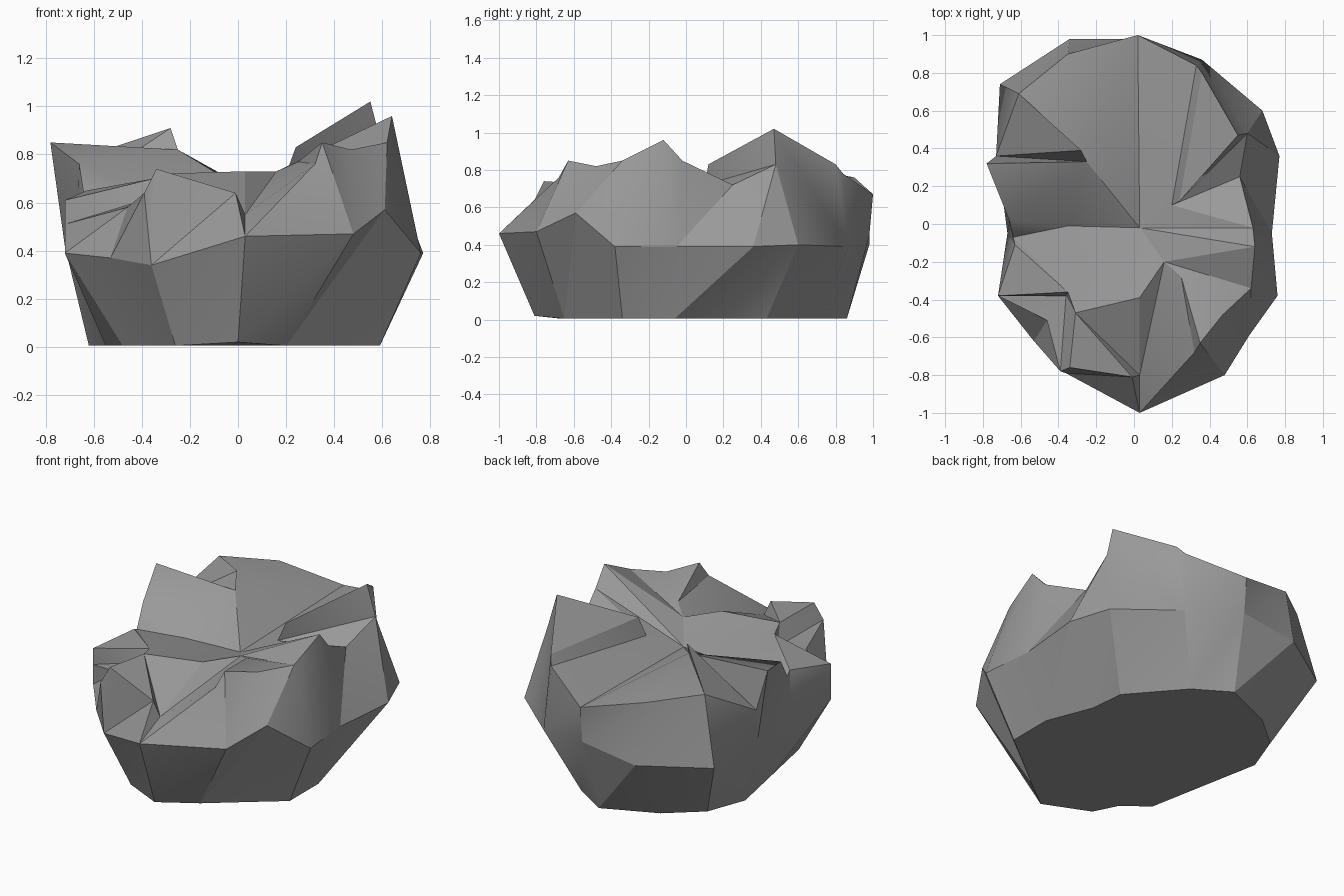
import bpy, bmesh

if "Cube" in bpy.data.objects:
    bpy.data.objects.remove(bpy.data.objects["Cube"])

# footprint of the rock, counter-clockwise from the front
BASE = [(.00, -.81), (.20, -.65), (.40, -.49), (.59, -.34), (.59, -.06), (.48, .22),
        (.46, .43), (.20, .73), (-.01, .86), (-.33, .72), (-.53, .55), (-.62, .31),
        (-.55, -.05), (-.48, -.41), (-.33, -.53), (-.26, -.67)]

# widest ring, one point above each footprint point
BELT = [(.03, -1.0, .46), (.48, -.80, .47), (.61, -.59, .57), (.76, -.38, .39),
        (.73, -.05, .39), (.77, .36, .39), (.68, .60, .40), (.36, .87, .39),
        (.02, .98, .45), (-.34, .98, .40), (-.71, .74, .39), (-.72, .33, .42),
        (-.67, -.05, .42), (-.72, -.38, .39), (-.53, -.62, .37), (-.36, -.79, .34)]

# inner corners where the cracked slabs of the top meet
INNER = {"centre": (.03, -.02, .65), "front": (.03, -.39, .73),
         "right_low": (.16, -.20, .73), "right_high": (.25, -.28, .77),
         "back_low": (.20, .10, .72), "back_high": (.24, .12, .83),
         "west_low": (-.25, .33, .82), "west_high": (-.28, .39, .91),
         "ridge": (-.35, -.01, .63), "left_high": (-.35, -.36, .70),
         "left_low": (-.36, -.38, .62), "slab": (-.31, -.47, .72)}
RAISED = ("back_high", "west_high")

# rim of each slab: inner corner it runs to, then (belt index, x, y, z)
SLABS = [
    ("front", [(0, .03, -.80, .55)]),
    ("right_low", [(1, .32, -.68, .76)]),
    ("right_high", [(1, .35, -.63, .85), (2, .47, -.48, .82), (3, .62, -.34, .85)]),
    ("right_low", [(4, .64, -.12, .96)]),
    ("centre", [(4, .63, -.02, .85)]),
    ("back_low", [(4, .63, -.02, .85), (5, .56, .25, .72), (6, .60, .48, .83),
                  (7, .60, .48, .83)]),
    ("back_high", [(7, .55, .47, 1.02), (7, .36, .80, .83)]),
    ("back_low", [(7, .33, .84, .78)]),
    ("centre", [(8, .02, 1.0, .67)]),
    ("west_low", [(9, -.35, .90, .76), (10, -.61, .69, .80)]),
    ("west_high", [(10, -.61, .69, .80), (11, -.73, .36, .61)]),
    ("west_low", [(11, -.78, .32, .85), (12, -.66, .02, .76)]),
    ("ridge", [(12, -.64, -.07, .63)]),
    ("left_high", [(12, -.63, -.11, .65), (13, -.72, -.38, .61)]),
    ("left_low", [(13, -.72, -.38, .51), (14, -.46, -.51, .58), (15, -.39, -.78, .64)]),
    ("slab", [(15, -.34, -.76, .74), (0, -.01, -.81, .64), (0, .03, -.80, .55)]),
]

bm = bmesh.new()
base = [bm.verts.new((x, y, .02 if i == 0 else .005)) for i, (x, y) in enumerate(BASE)]
belt = [bm.verts.new(p) for p in BELT]
inner = {k: bm.verts.new(p) for k, p in INNER.items()}
rim_cache = {}


def rim_vert(p):
    if p not in rim_cache:
        rim_cache[p] = bm.verts.new(p)
    return rim_cache[p]


def tri(*vs):
    if len(set(vs)) == 3 and not bm.faces.get(vs):
        bm.faces.new(vs)


# underside and lower wall
bm.faces.new(base[::-1])
n = len(base)
for i in range(n):
    j = (i + 1) % n
    tri(base[i], base[j], belt[j])
    tri(base[i], belt[j], belt[i])

# upper wall and slab tops
rim = [(belt[p[0]], rim_vert(p[1:]), inner[k]) for k, pts in SLABS for p in pts]
for a, b in zip(rim, rim[1:] + rim[:1]):
    tri(a[0], b[0], b[1])
    tri(a[0], b[1], a[1])
    tri(a[1], b[1], b[2])
    tri(a[1], b[2], a[2])

# middle of the top; raised slabs end in a cliff instead of reaching it
floor = [inner[k] for k, _ in SLABS if k not in RAISED and k != "left_low"]
for a, b in zip(floor, floor[1:] + floor[:1]):
    tri(a, b, inner["centre"])
tri(inner["left_high"], inner["left_low"], inner["slab"])

bmesh.ops.recalc_face_normals(bm, faces=bm.faces)
mesh = bpy.data.meshes.new("rock")
bm.to_mesh(mesh)
bm.free()
rock = bpy.data.objects.new("rock", mesh)
bpy.context.collection.objects.link(rock)

# dark grey stone
stone = bpy.data.materials.new("stone")
stone.diffuse_color = (.32, .32, .32, 1)
stone.use_nodes = True
stone.node_tree.nodes["Principled BSDF"].inputs["Base Color"].default_value = stone.diffuse_color
mesh.materials.append(stone)

# facets stay crisp, shallow folds blend
bpy.context.view_layer.objects.active = rock
rock.select_set(True)
bpy.ops.object.shade_smooth_by_angle(angle=0.4)
